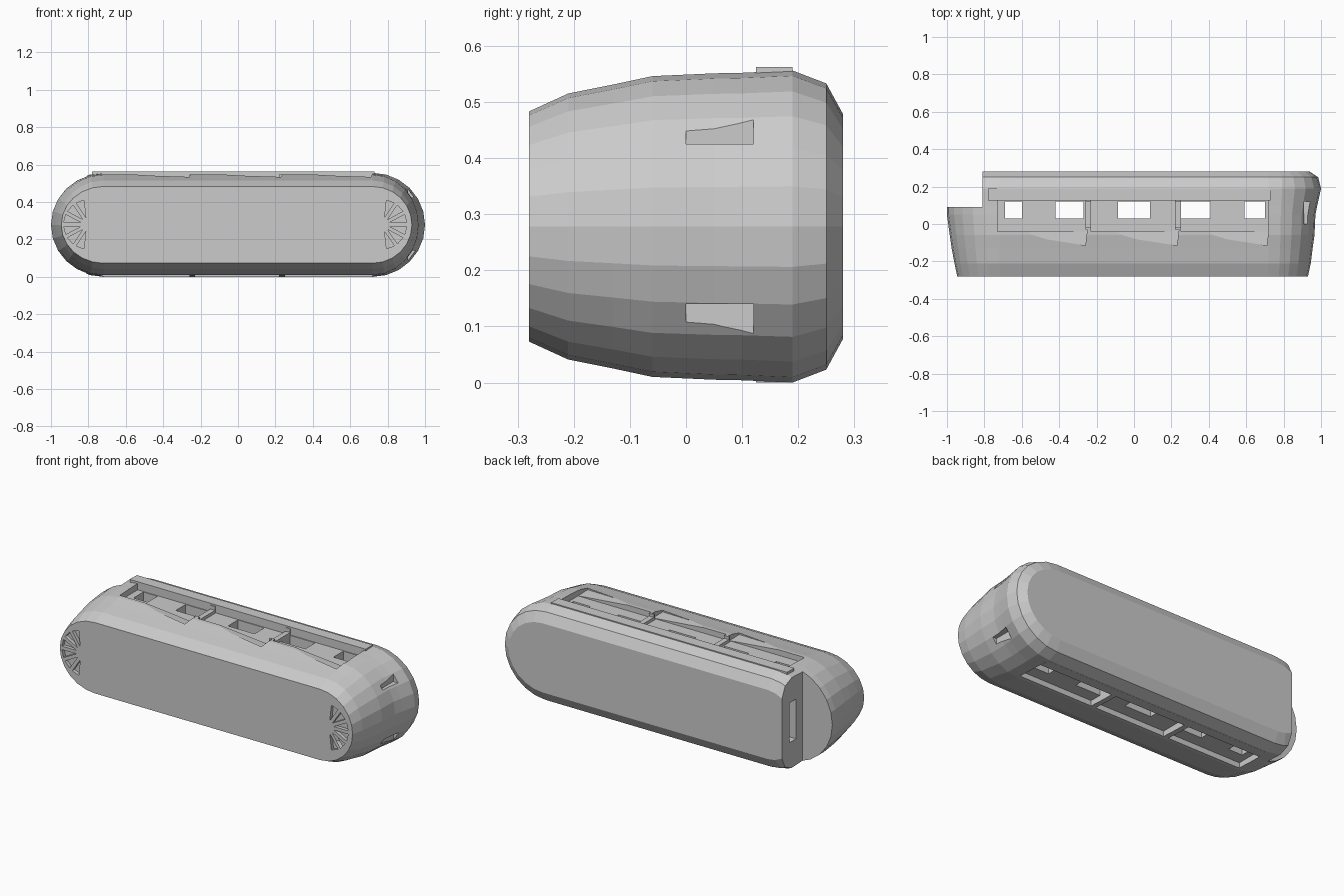
import bpy, bmesh, math
from mathutils import Vector

if "Cube" in bpy.data.objects:
    bpy.data.objects.remove(bpy.data.objects["Cube"])

CZ = 0.278  # mid height of the body


def make(name, bm):
    bmesh.ops.recalc_face_normals(bm, faces=bm.faces)
    me = bpy.data.meshes.new(name)
    bm.to_mesh(me)
    bm.free()
    ob = bpy.data.objects.new(name, me)
    bpy.context.collection.objects.link(ob)
    return ob


def loft(name, rings):
    bm = bmesh.new()
    loops = [[bm.verts.new(p) for p in ring] for ring in rings]
    n = len(loops[0])
    for a, b in zip(loops, loops[1:]):
        for i in range(n):
            j = (i + 1) % n
            bm.faces.new((a[i], a[j], b[j], b[i]))
    bm.faces.new(loops[0])
    bm.faces.new(loops[-1])
    return make(name, bm)


def stadium(y, r, xl, xr, n=12):
    pts = []
    for end, sign in ((xr, 1), (xl, -1)):
        centre = 0.72 * sign
        for i in range(n + 1):
            a = -math.pi / 2 + math.pi * i / n
            pts.append((centre + (end - centre) * math.cos(a), y, CZ + sign * r * math.sin(a)))
    return pts


def box(name, x0, x1, y0, y1, z0, z1):
    return loft(name, [[(x0, y0, z), (x1, y0, z), (x1, y1, z), (x0, y1, z)] for z in (z0, z1)])


def cut(target, cutter):
    cutter.hide_render = True
    m = target.modifiers.new("cut", 'BOOLEAN')
    m.operation = 'DIFFERENCE'
    m.solver = 'EXACT'
    m.object = cutter
    bpy.context.view_layer.objects.active = target
    bpy.ops.object.modifier_apply(modifier=m.name)
    bpy.data.objects.remove(cutter)


# Rounded body: stadium sections from front to back
stations = [(-0.28, .205, -.945, .93), (-.21, .237, -.96, .945), (-.13, .253, -.975, .955),
            (-.06, .268, -.985, .965), (.05, .273, -1, .97), (.10, .274, -1, .98),
            (.19, .278, -1, 1.0), (.25, .255, -.97, .985), (.28, .2, -.9, .94)]
body = loft("handle_body", [stadium(*s) for s in stations])

# Stepped left end with an opening
cut(body, box("step_cutter", -1.2, -.81, .09, .5, -.2, .8))
cut(body, box("end_opening", -1, -.70, .15, .21, .17, .40))

# Shallow trenches along top and bottom, in bays between ribs
for x0, x1 in ((-.73, -.26), (-.23, .22), (.25, .72)):
    cut(body, box("top_bay", x0, x1, -.04, .125, .515, .8))
    cut(body, box("bottom_bay", x0, x1, -.04, .125, -.2, .04))
for x0, x1 in ((-.27, -.22), (.21, .26)):
    cut(body, box("top_rib_gap", x0, x1, -.02, .12, .532, .8))

# Through slots
for x0, x1 in ((-.69, -.60), (-.42, -.27), (-.085, .085), (.25, .41), (.59, .70)):
    cut(body, box("through_slot", x0, x1, .03, .12, -.2, .8))

# Slanted finger nicks in the front edge of the top trench
for x0, x1 in ((-.70, -.26), (-.23, .23), (.26, .71)):
    tri = [(x0, -.045), (x1, -.115), (x1 + .01, -.03)]
    low = [.56, .525, .515]
    cut(body, loft("nick", [[(x, y, z) for (x, y), z in zip(tri, low)],
                            [(x, y, .8) for x, y in tri]]))

# Nicks on the right end
for z0, z1 in ((.425, .475), (.085, .14)):
    cut(body, box("end_nick", .91, 1.1, 0, .12, z0, z1))

# Fans of shallow creases at both ends of the front face
for cx, side, start in ((.77, 1, -70), (-.80, -1, -70)):
    for k in range(6):
        a = math.radians(start + 28 * k)
        d = Vector((side * math.cos(a), 0, math.sin(a)))
        s = Vector((-d.z, 0, d.x)) * .022
        c = Vector((cx, -.28, .28))
        base = [c + d * .04, c + d * .13 + s, c + d * .13 - s]
        cut(body, loft("crease", [[p + Vector((0, -.05, 0)) for p in base],
                                  [p + Vector((0, .02, 0)) for p in base]]))

# Raised spine bars behind the trenches
box("top_spine", -.78, .73, .125, .19, .54, .562)
box("bottom_spine", -.72, .72, .125, .18, 0, .02)
